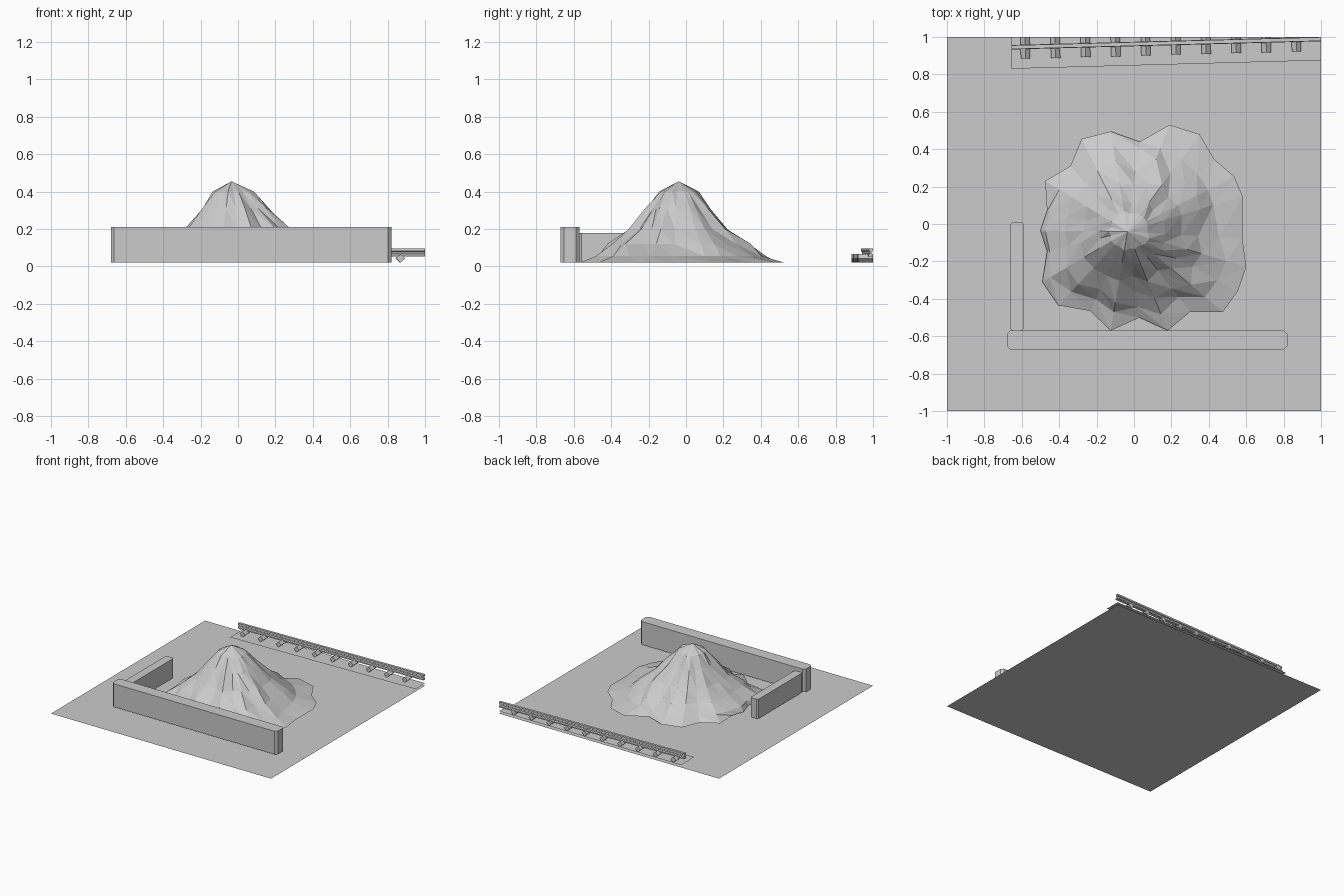
import bpy, bmesh, math, random
from mathutils import Vector

if "Cube" in bpy.data.objects:
    bpy.data.objects.remove(bpy.data.objects["Cube"], do_unlink=True)

grey = bpy.data.materials.new("plain_grey")
grey.use_nodes = True
grey.diffuse_color = (0.6, 0.6, 0.6, 1)
grey.node_tree.nodes["Principled BSDF"].inputs["Base Color"].default_value = (0.6, 0.6, 0.6, 1)

BASE = 0.02      # height at which everything rests above the ground sheet
SLOPE = 0.0265   # the track runs slightly askew


def add_object(name, verts, faces):
    mesh = bpy.data.meshes.new(name)
    mesh.from_pydata(verts, [], faces)
    bm = bmesh.new()
    bm.from_mesh(mesh)
    bmesh.ops.recalc_face_normals(bm, faces=bm.faces)
    bm.to_mesh(mesh)
    bm.free()
    obj = bpy.data.objects.new(name, mesh)
    bpy.context.collection.objects.link(obj)
    mesh.materials.append(grey)
    return obj


def prism(name, start, end):
    """Closed prism between two matching loops of points."""
    n = len(start)
    sides = [(i, (i + 1) % n, n + (i + 1) % n, n + i) for i in range(n)]
    return add_object(name, start + end, sides + [tuple(range(n)), tuple(range(n, 2 * n))])


def wall(name, x0, x1, y0, y1, top, cut):
    """Upright wall with chamfered vertical corners."""
    plan = [(x0 + cut, y0), (x1 - cut, y0), (x1, y0 + cut), (x1, y1 - cut),
            (x1 - cut, y1), (x0 + cut, y1), (x0, y1 - cut), (x0, y0 + cut)]
    return prism(name, [(x, y, BASE) for x, y in plan], [(x, y, top) for x, y in plan])


def track_y(x, y_left):
    return y_left + SLOPE * (x + 0.655)


# Ground sheet, its upper face looking up
add_object("ground", [(-1, -1, 0), (1, -1, 0), (1, 1, 0), (-1, 1, 0)], [(0, 1, 2, 3)])

# Walls
wall("front_wall", -0.68, 0.82, -0.67, -0.57, 0.21, 0.018)
wall("side_wall", -0.66, -0.59, -0.57, 0.01, 0.18, 0.01)

# Fluted hill: lobed foot shrinking ring by ring towards the peak
random.seed(4)
peak = Vector((-0.035, -0.04))
foot = [(0.19, 0.53), (0.35, 0.48), (0.43, 0.345), (0.535, 0.255), (0.58, 0.15), (0.58, -0.08),
        (0.6, -0.23), (0.555, -0.36), (0.475, -0.47), (0.3, -0.47), (0.18, -0.57), (0.03, -0.5),
        (-0.125, -0.57), (-0.235, -0.465), (-0.405, -0.435), (-0.49, -0.31), (-0.465, -0.145),
        (-0.5, -0.035), (-0.465, 0.07), (-0.475, 0.23), (-0.34, 0.31), (-0.28, 0.455),
        (-0.125, 0.495), (0.03, 0.44)]
rings = [(1, BASE), (0.84, 0.055), (0.67, 0.12), (0.5, 0.2), (0.32, 0.31), (0.19, 0.4)]
n = len(foot)
mean = sum((Vector(p) - peak).length for p in foot) / n
verts, faces = [], []
for k, (share, z) in enumerate(rings):
    for p in foot:
        ray = Vector(p) - peak
        radius = share * (ray.length * 0.6 + mean * 0.4) if k else ray.length
        if k:
            radius *= random.uniform(0.93, 1.07)
        spot = peak + ray.normalized() * radius
        verts.append((spot.x, spot.y, z))
verts.append((peak.x, peak.y, 0.455))
for k in range(len(rings) - 1):
    for i in range(n):
        a, b = k * n + i, k * n + (i + 1) % n
        faces += [(a, b, b + n), (a, b + n, a + n)]
last = (len(rings) - 1) * n
faces += [(last + i, last + (i + 1) % n, len(verts) - 1) for i in range(n)]
hill = add_object("hill", verts, faces)
if hill.data.polygons[0].normal.z < 0:
    hill.data.flip_normals()

# Track bed sheet
add_object("track_bed", [(-0.655, 0.83, BASE), (1, 0.875, BASE), (1, 1, BASE), (-0.655, 1, BASE)],
           [(0, 1, 2, 3)])

# Rail with wide foot, thin web and head
half = [(0.012, 0.052), (0.012, 0.062), (0.004, 0.068), (0.004, 0.078), (0.01, 0.082), (0.01, 0.096)]
section = half + [(-y, z) for y, z in reversed(half)]
prism("rail", *[[(x, track_y(x, 0.945) + y, z) for y, z in section] for x in (-0.655, 1)])

# Diamond section sleepers
for i in range(10):
    x = -0.58 + i * 0.161
    near = track_y(x, 0.882)
    diamond = [(0.025 * math.cos(a * math.pi / 2), 0.043 + 0.023 * math.sin(a * math.pi / 2))
               for a in range(4)]
    prism(f"sleeper_{i + 1}", *[[(x + dx - SLOPE * (y - near), y, z) for dx, z in diamond]
                                for y in (near, 1)])
